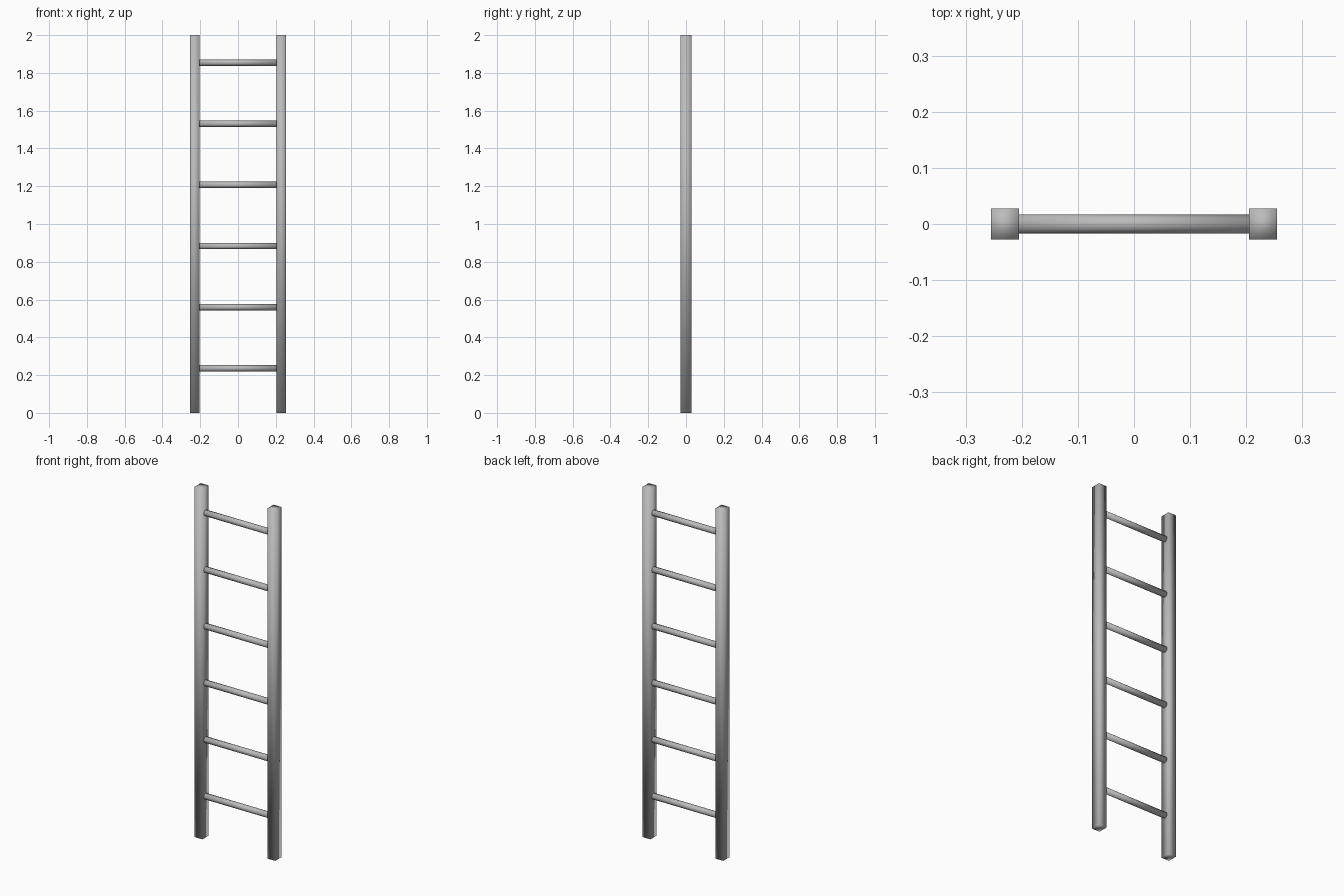
import bpy
from math import pi

cube = bpy.data.objects.get("Cube")
if cube:
    bpy.data.objects.remove(cube, do_unlink=True)

HEIGHT = 2.0
RAIL_X, RAIL_W, RAIL_D = 0.23, 0.05, 0.056
RUNG_R, RUNG_COUNT = 0.017, 6
FIRST_RUNG, RUNG_STEP = 0.236, 0.3237

grey = bpy.data.materials.new("plain grey")
grey.use_nodes = True
colour = (0.5, 0.5, 0.5, 1)
grey.diffuse_color = colour
grey.node_tree.nodes["Principled BSDF"].inputs["Base Color"].default_value = colour


def finish(name):
    obj = bpy.context.object
    obj.name = name
    obj.data.materials.append(grey)
    bpy.ops.object.transform_apply(location=False, rotation=True, scale=True)
    bpy.ops.object.shade_smooth()


# Square side rails with softly shaded corners
for name, side in (("left_rail", 1), ("right_rail", -1)):
    bpy.ops.mesh.primitive_cube_add(size=1, location=(side * RAIL_X, 0, HEIGHT / 2))
    bpy.context.object.scale = (RAIL_W, RAIL_D, HEIGHT)
    finish(name)

# Evenly spaced round rungs between the rails
for i in range(RUNG_COUNT):
    bpy.ops.mesh.primitive_cylinder_add(
        vertices=12, radius=RUNG_R, depth=2 * RAIL_X - RAIL_W + 0.004,
        location=(0, 0, FIRST_RUNG + i * RUNG_STEP), rotation=(0, pi / 2, 0))
    finish(f"rung_{i + 1}")
